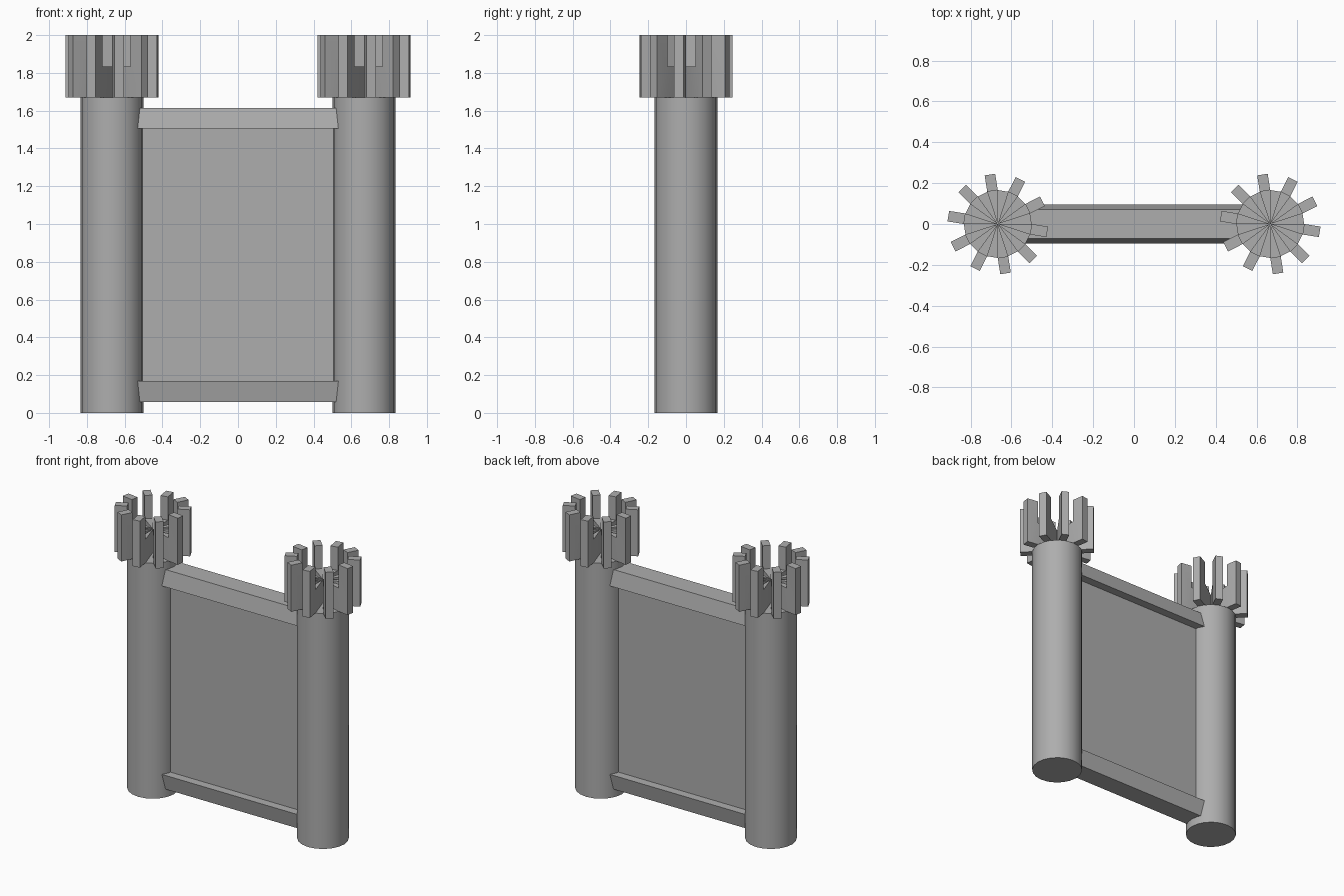
import bpy, bmesh, math
from mathutils import Vector

if "Cube" in bpy.data.objects:
    bpy.data.objects.remove(bpy.data.objects["Cube"])

stone = bpy.data.materials.new("stone_grey")
stone.diffuse_color = (0.42, 0.42, 0.42, 1)
stone.use_nodes = True
stone.node_tree.nodes["Principled BSDF"].inputs["Base Color"].default_value = stone.diffuse_color

TOWER_X, TOWER_R, TOWER_H = 0.667, 0.166, 1.67
SIDES = 20
STEP_H, TOP_H, REACH = 1.835, 2.0, 0.081


def finish(name, bm, location=(0, 0, 0)):
    bmesh.ops.recalc_face_normals(bm, faces=bm.faces)
    mesh = bpy.data.meshes.new(name)
    bm.to_mesh(mesh)
    bm.free()
    mesh.materials.append(stone)
    obj = bpy.data.objects.new(name, mesh)
    obj.location = location
    bpy.context.collection.objects.link(obj)
    return obj


def radial(face):
    c = face.calc_center_median()
    return Vector((c.x, c.y, 0))


def push(bm, faces, offset):
    """Extrude each face on its own and move it by offset(face)."""
    for f in bmesh.ops.extrude_discrete_faces(bm, faces=faces)["faces"]:
        bmesh.ops.translate(bm, verts=f.verts, vec=offset(f))
    bm.normal_update()


def tower(name, x):
    bm = bmesh.new()
    bmesh.ops.create_cone(bm, cap_ends=True, cap_tris=True, segments=SIDES,
                          radius1=TOWER_R, radius2=TOWER_R, depth=TOWER_H)
    bmesh.ops.translate(bm, verts=bm.verts, vec=(0, 0, TOWER_H / 2))
    bm.normal_update()

    # every second wedge of the roof rises as a spoke
    def odd(f):
        r = radial(f)
        return math.floor(math.atan2(r.y, r.x) / (math.tau / SIDES)) % 2 == 1
    wedges = [f for f in bm.faces if f.normal.z > 0.9 and odd(f)]
    push(bm, wedges, lambda f: Vector((0, 0, STEP_H - TOWER_H)))
    # spoke ends reach outward
    ends = [f for f in bm.faces
            if f.calc_center_median().z > TOWER_H + 0.01 and abs(f.normal.z) < 0.1
            and f.normal.dot(radial(f).normalized()) > 0.9]
    push(bm, ends, lambda f: radial(f).normalized() * REACH)
    # battlements rise from the outer ends
    tops = [f for f in bm.faces if f.normal.z > 0.9 and radial(f).length > TOWER_R]
    push(bm, tops, lambda f: Vector((0, 0, TOP_H - STEP_H)))

    obj = finish(name, bm, (x, 0, 0))
    bpy.ops.object.select_all(action="DESELECT")
    obj.select_set(True)
    bpy.context.view_layer.objects.active = obj
    bpy.ops.object.shade_smooth_by_angle(angle=math.radians(30))


def block(name, z0, size0, z1, size1):
    """Tapered box between two half-sized rectangles."""
    bm = bmesh.new()
    bmesh.ops.create_cube(bm, size=2)
    for v in bm.verts:
        z, (sx, sy) = (z1, size1) if v.co.z > 0 else (z0, size0)
        v.co = (v.co.x * sx, v.co.y * sy, z)
    finish(name, bm)


# towers with battlements
tower("left_tower", -TOWER_X)
tower("right_tower", TOWER_X)

# wall panel and its bevelled rails
WIDE, NARROW = (0.535, 0.095), (0.52, 0.071)
block("wall_panel", 0.165, (0.53, 0.035), 1.505, (0.53, 0.035))
block("top_rail", 1.505, WIDE, 1.615, NARROW)
block("bottom_rail", 0.057, NARROW, 0.168, WIDE)
